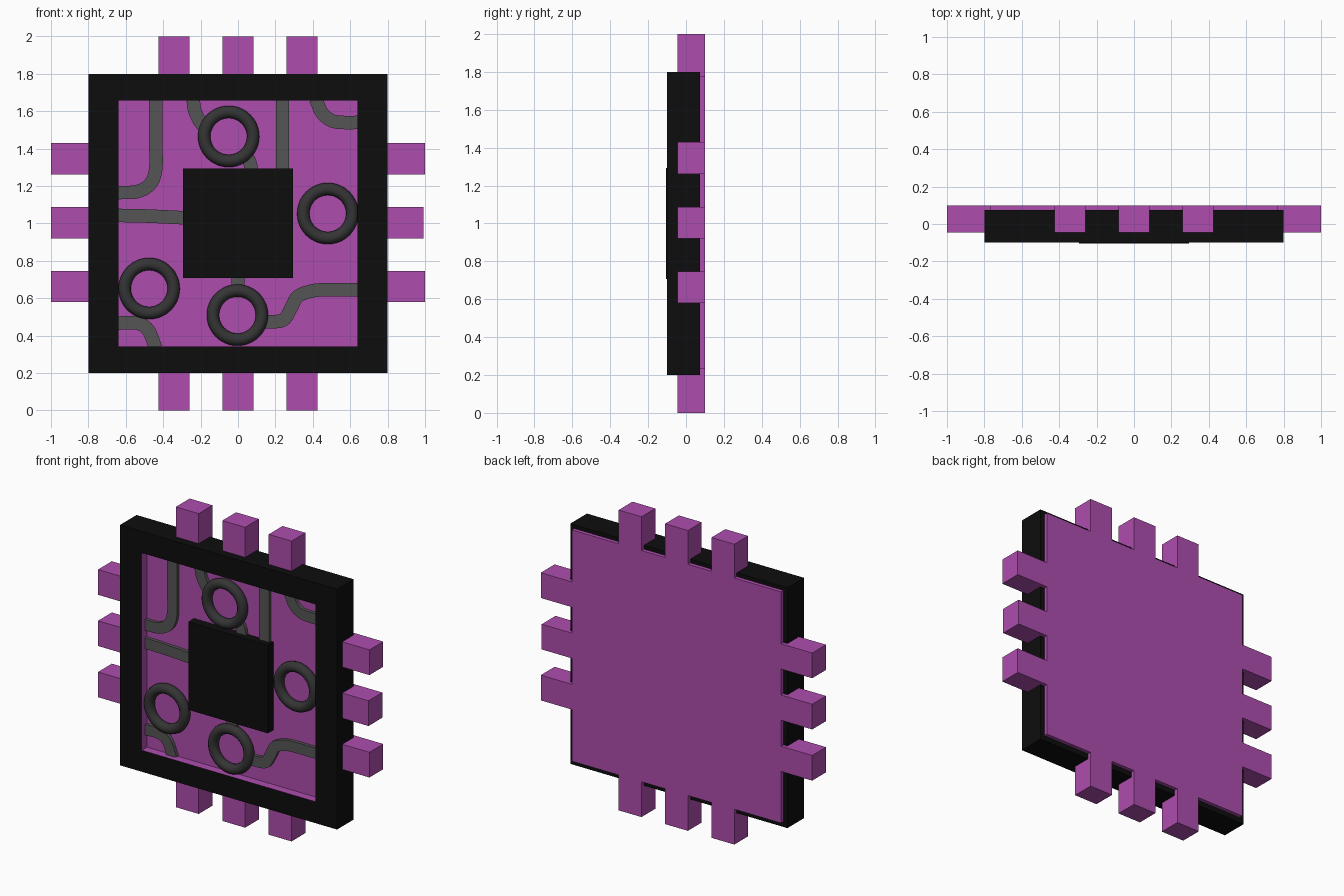
import bpy, bmesh, math
from mathutils import Vector

if "Cube" in bpy.data.objects:
    bpy.data.objects.remove(bpy.data.objects["Cube"])


def material(name, r, g, b):
    m = bpy.data.materials.new(name)
    m.diffuse_color = (r, g, b, 1)
    m.use_nodes = True
    m.node_tree.nodes["Principled BSDF"].inputs["Base Color"].default_value = m.diffuse_color
    return m


PURPLE = material("purple", 0.42, 0.075, 0.42)
BLACK = material("black", 0.004, 0.004, 0.004)
TRACE = material("trace_grey", 0.09, 0.09, 0.09)
RING = material("ring_grey", 0.035, 0.035, 0.035)
FLOOR, BACK = -0.045, 0.10


def finish(name, bm, *mats):
    bmesh.ops.recalc_face_normals(bm, faces=bm.faces)
    me = bpy.data.meshes.new(name)
    bm.to_mesh(me)
    bm.free()
    for m in mats:
        me.materials.append(m)
    ob = bpy.data.objects.new(name, me)
    bpy.context.collection.objects.link(ob)
    return ob


def box(name, x0, x1, y0, y1, z0, z1, mat):
    bm = bmesh.new()
    bmesh.ops.create_cube(bm, size=1)
    for v in bm.verts:
        v.co = (x1 if v.co.x > 0 else x0, y1 if v.co.y > 0 else y0,
                z1 if v.co.z > 0 else z0)
    return finish(name, bm, mat)


def frame(name):
    """Square frame whose inner walls take the second material."""
    bm = bmesh.new()

    def loop(hx, hz, y):
        return [bm.verts.new((sx * hx, y, 1 + sz * hz))
                for sx, sz in ((-1, -1), (1, -1), (1, 1), (-1, 1))]
    loops = [loop(0.8, 0.8, -0.1), loop(0.8, 0.8, 0.075),
             loop(0.64, 0.657, 0.075), loop(0.64, 0.657, -0.1)]
    for k in range(4):
        a, b = loops[k], loops[(k + 1) % 4]
        for i in range(4):
            j = (i + 1) % 4
            f = bm.faces.new((a[i], a[j], b[j], b[i]))
            f.material_index = 1 if k == 2 else 0
    return finish(name, bm, BLACK, PURPLE)


def smooth_path(pts, steps=5):
    """Catmull-Rom curve through the points."""
    p = [Vector(q) for q in pts]
    p = [2 * p[0] - p[1]] + p + [2 * p[-1] - p[-2]]
    out = []
    for i in range(1, len(p) - 2):
        a, b, c, d = p[i - 1:i + 3]
        for s in range(steps):
            t = s / steps
            out.append(0.5 * (2 * b + (c - a) * t + (2 * a - 5 * b + 4 * c - d) * t * t
                              + (3 * b - a - 3 * c + d) * t ** 3))
    return out + [p[-2]]


def trace(name, pts, half=0.036, top=-0.067):
    path = smooth_path(pts) if len(pts) > 2 else [Vector(q) for q in pts]
    bm = bmesh.new()
    rows = []
    for i, c in enumerate(path):
        d = (path[min(i + 1, len(path) - 1)] - path[max(i - 1, 0)]).normalized()
        n = Vector((-d.y, d.x)) * half
        rows.append([bm.verts.new((c.x + s * n.x, y, c.y + s * n.y))
                     for s, y in ((-1, FLOOR + 0.005), (-1, top),
                                  (1, top), (1, FLOOR + 0.005))])
    for a, b in zip(rows, rows[1:]):
        for i in range(4):
            j = (i + 1) % 4
            bm.faces.new((a[i], a[j], b[j], b[i]))
    bm.faces.new(rows[0])
    bm.faces.new(rows[-1])
    return finish(name, bm, TRACE)


# Board, surround and central chip
box("board", -0.77, 0.77, FLOOR, BACK, 0.235, 1.775, PURPLE)
frame("frame")
box("chip", -0.293, 0.293, -0.105, FLOOR + 0.005, 0.707, 1.293, BLACK)

# Three connector pins on each side
for i in (-1, 0, 1):
    c = i * 0.342
    box("pin_top", c - 0.084, c + 0.084, FLOOR, BACK, 1.7, 2.0, PURPLE)
    box("pin_bottom", c - 0.084, c + 0.084, FLOOR, BACK, 0.0, 0.3, PURPLE)
    z = 1.004 + i * 0.341
    box("pin_left", -1.0, -0.7, FLOOR, BACK, z - 0.084, z + 0.084, PURPLE)
    box("pin_right", 0.7, 1.0 if i else 0.993, FLOOR, BACK,
        z - 0.084, z + 0.084, PURPLE)

# Raised circuit traces, as (x, z) centre lines
for pts in (
    [(-0.44, 1.66), (-0.44, 1.45), (-0.44, 1.29), (-0.47, 1.21), (-0.54, 1.17), (-0.64, 1.165)],
    [(-0.24, 1.66), (-0.23, 1.60), (-0.20, 1.54), (-0.16, 1.50)],
    [(0.04, 1.37), (0.065, 1.32), (0.07, 1.27)],
    [(0.238, 1.66), (0.238, 1.27)],
    [(0.415, 1.665), (0.45, 1.59), (0.50, 1.55), (0.56, 1.54), (0.65, 1.54)],
    [(-0.65, 1.043), (-0.50, 1.04), (-0.28, 1.03)],
    [(0.0, 0.72), (0.0, 0.64)],
    [(0.12, 0.475), (0.20, 0.475), (0.25, 0.49), (0.285, 0.55), (0.32, 0.61),
     (0.40, 0.64), (0.48, 0.645), (0.65, 0.645)],
    [(-0.65, 0.467), (-0.54, 0.467), (-0.48, 0.43), (-0.44, 0.335)],
):
    trace("trace", pts)

# Round ring components
for x, z in ((-0.05, 1.465), (0.48, 1.053), (-0.475, 0.652), (-0.003, 0.51)):
    bpy.ops.mesh.primitive_torus_add(location=(x, -0.067, z), rotation=(math.pi / 2, 0, 0),
                                     major_radius=0.131, minor_radius=0.033,
                                     major_segments=48, minor_segments=12)
    ring = bpy.context.object
    ring.name = "ring"
    ring.data.materials.append(RING)
    bpy.ops.object.shade_smooth()
